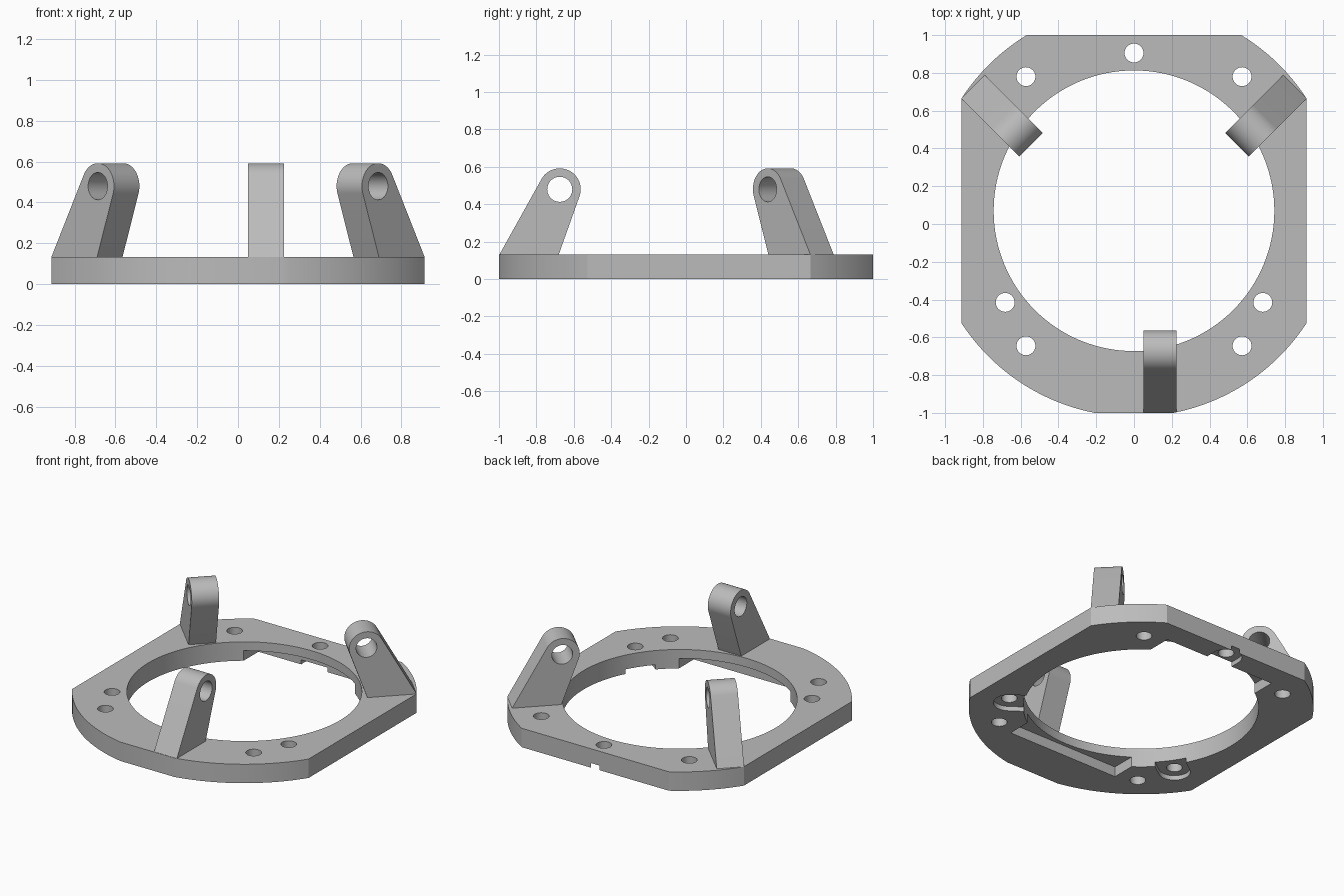
import bpy, bmesh, math
from mathutils import Matrix, Vector

if "Cube" in bpy.data.objects:
    bpy.data.objects.remove(bpy.data.objects["Cube"])

CY = 0.07            # ring centre on y
T = 0.132            # plate thickness
R_OUT, R_IN = 1.09, 0.743

grey = bpy.data.materials.new("plain_grey")
grey.diffuse_color = (0.5, 0.5, 0.5, 1)
grey.use_nodes = True
grey.node_tree.nodes["Principled BSDF"].inputs["Base Color"].default_value = grey.diffuse_color


def prism(name, pts, depth):
    """Extrude a list of 3D points forming a flat outline along the vector depth."""
    bm = bmesh.new()
    face = bm.faces.new([bm.verts.new(p) for p in pts])
    ext = bmesh.ops.extrude_face_region(bm, geom=[face])
    verts = [g for g in ext["geom"] if isinstance(g, bmesh.types.BMVert)]
    bmesh.ops.translate(bm, verts=verts, vec=Vector(depth))
    bmesh.ops.recalc_face_normals(bm, faces=bm.faces)
    mesh = bpy.data.meshes.new(name)
    bm.to_mesh(mesh)
    bm.free()
    mesh.materials.append(grey)
    ob = bpy.data.objects.new(name, mesh)
    bpy.context.collection.objects.link(ob)
    return ob


def arc(cx, cy, r, a0, a1, n):
    return [(cx + r * math.cos(a0 + (a1 - a0) * i / n),
             cy + r * math.sin(a0 + (a1 - a0) * i / n)) for i in range(n + 1)]


def slab(name, pts, z0, z1):
    return prism(name, [(x, y, z0) for x, y in pts], (0, 0, z1 - z0))


def disc(name, x, y, r, z0, z1, n):
    return slab(name, arc(x, y, r, 0, math.tau, n)[:-1], z0, z1)


def cut(ob, cutter):
    """Subtract the cutter, bake the result and remove the cutter."""
    mod = ob.modifiers.new("cut", 'BOOLEAN')
    mod.operation, mod.solver, mod.object = 'DIFFERENCE', 'EXACT', cutter
    bpy.context.view_layer.objects.active = ob
    bpy.ops.object.modifier_apply(modifier=mod.name)
    bpy.data.objects.remove(cutter, do_unlink=True)


def smooth(ob):
    bpy.ops.object.select_all(action='DESELECT')
    ob.select_set(True)
    bpy.context.view_layer.objects.active = ob
    bpy.ops.object.shade_smooth_by_angle(angle=math.radians(30))


# Base plate: a disc trimmed flat on four sides
X, YB, YF = 0.913, 1 - CY, 1 + CY
corner_back = (math.acos(X / R_OUT), math.asin(YB / R_OUT))
corner_front = (math.asin(YF / R_OUT), math.acos(X / R_OUT))
right_back = arc(0, CY, R_OUT, *corner_back, 12)
right_front = arc(0, CY, R_OUT, -corner_front[0], -corner_front[1], 20)
right = right_front + right_back
plate = slab("base_plate", right + [(-x, y) for x, y in reversed(right)], 0, T)

# Large central opening
cut(plate, disc("cutter", 0, CY, R_IN, -0.1, 0.3, 128))

# Wide pockets under the front and back
for y0, y1 in ((-0.70, -0.3), (0.4, 0.84)):
    cut(plate, slab("cutter", [(-.43, y0), (.43, y0), (.43, y1), (-.43, y1)], -0.1, 0.07))

# Shallow round-ended seats under three of the bolt holes
for x, y in ((0, 0.905), (0.682, -0.415), (-0.682, -0.415)):
    out = math.atan2(y - CY, x)
    pts = arc(x, y, 0.101, out - math.pi / 2, out + math.pi / 2, 24)
    inward = Vector((-math.cos(out), -math.sin(out))) * 0.2
    pts += [(pts[-1][0] + inward.x, pts[-1][1] + inward.y),
            (pts[0][0] + inward.x, pts[0][1] + inward.y)]
    cut(plate, slab("cutter", pts, -0.1, 0.032))

# Bolt holes
holes = [(0, 0.905)]
for s in (-1, 1):
    holes += [(s * 0.572, 0.78), (s * 0.572, -0.645), (s * 0.682, -0.415)]
for x, y in holes:
    cut(plate, disc("cutter", x, y, 0.05, -0.1, 0.3, 32))
smooth(plate)

# Lugs: leaning arms with a rounded, drilled tip
U, Z, R = 0.745, 0.48, 0.112


def tangent(u, z, side):
    d = math.hypot(u - U, z - Z)
    return math.atan2(z - Z, u - U) + side * math.acos(R / d)


def lug(name, angle, x0):
    outer, inner = (1.067, T), (0.75, T)
    a0 = tangent(*outer, 1)
    a1 = tangent(*inner, -1) + math.tau
    outline = [outer] + arc(U, Z, R, a0, a1, 32) + [inner]
    ob = prism(name, [(x0, -u, z) for u, z in outline], (0.176, 0, 0))
    bore = arc(U, Z, 0.067, 0, math.tau, 40)[:-1]
    cut(ob, prism("cutter", [(x0 - 0.1, -u, z) for u, z in bore], (0.4, 0, 0)))
    ob.data.transform(Matrix.Translation((0, CY, 0)) @ Matrix.Rotation(angle, 4, 'Z'))
    smooth(ob)


lug("front_lug", 0, 0.05)
lug("back_right_lug", math.radians(135), -0.226)
lug("back_left_lug", math.radians(-135), 0.05)
